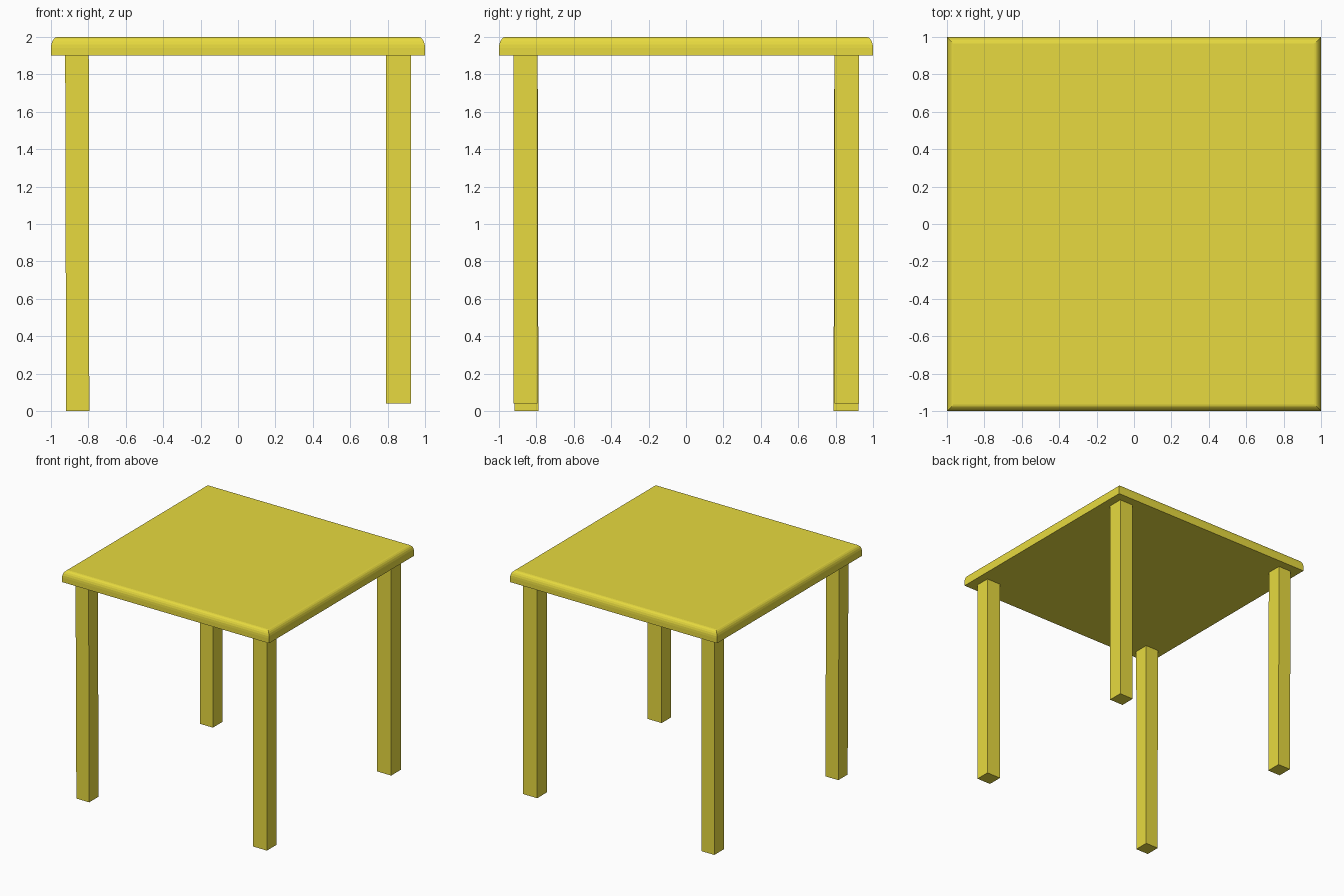
import bpy, bmesh, math

if "Cube" in bpy.data.objects:
    bpy.data.objects.remove(bpy.data.objects["Cube"])

mat = bpy.data.materials.new("yellow_paint")
mat.diffuse_color = (0.8, 0.7, 0.05, 1)
mat.use_nodes = True
mat.node_tree.nodes["Principled BSDF"].inputs["Base Color"].default_value = mat.diffuse_color


def stack(name, sections):
    """Skin a stack of rectangles (x0, x1, y0, y1, z) and cap both ends."""
    bm = bmesh.new()
    rings = []
    for x0, x1, y0, y1, z in sections:
        rings.append([bm.verts.new((x, y, z))
                      for x, y in ((x0, y0), (x1, y0), (x1, y1), (x0, y1))])
    for a, b in zip(rings, rings[1:]):
        for i in range(4):
            j = (i + 1) % 4
            bm.faces.new((a[i], a[j], b[j], b[i]))
    bm.faces.new(rings[0][::-1])
    bm.faces.new(rings[-1])
    mesh = bpy.data.meshes.new(name)
    bm.to_mesh(mesh)
    bm.free()
    mesh.materials.append(mat)
    ob = bpy.data.objects.new(name, mesh)
    bpy.context.collection.objects.link(ob)
    return ob


# Table top: square slab with rounded upper edge and mitred corners
sections = [(-1, 1, -1, 1, 1.9)]
steps = 5
for k in range(steps + 1):
    t = math.pi / 2 * k / steps
    r = 1 - 0.035 * (1 - math.cos(t))
    sections.append((-r, r, -r, r, 1.94 + 0.06 * math.sin(t)))
stack("table_top", sections)

# Legs: right pair is slightly shorter, left pair leans in a touch
for side_y, y0, y1 in (("front", -0.922, -0.793), ("back", 0.793, 0.925)):
    stack(side_y + "_right_leg", [(0.79, 0.925, y0, y1, 0.04),
                                  (0.79, 0.925, y0, y1, 1.9)])
    d = 0.004 if side_y == "front" else -0.004
    stack(side_y + "_left_leg", [(-0.919, -0.795, y0 + d, y1 + d, 0.0),
                                 (-0.924, -0.798, y0, y1, 1.9)])
